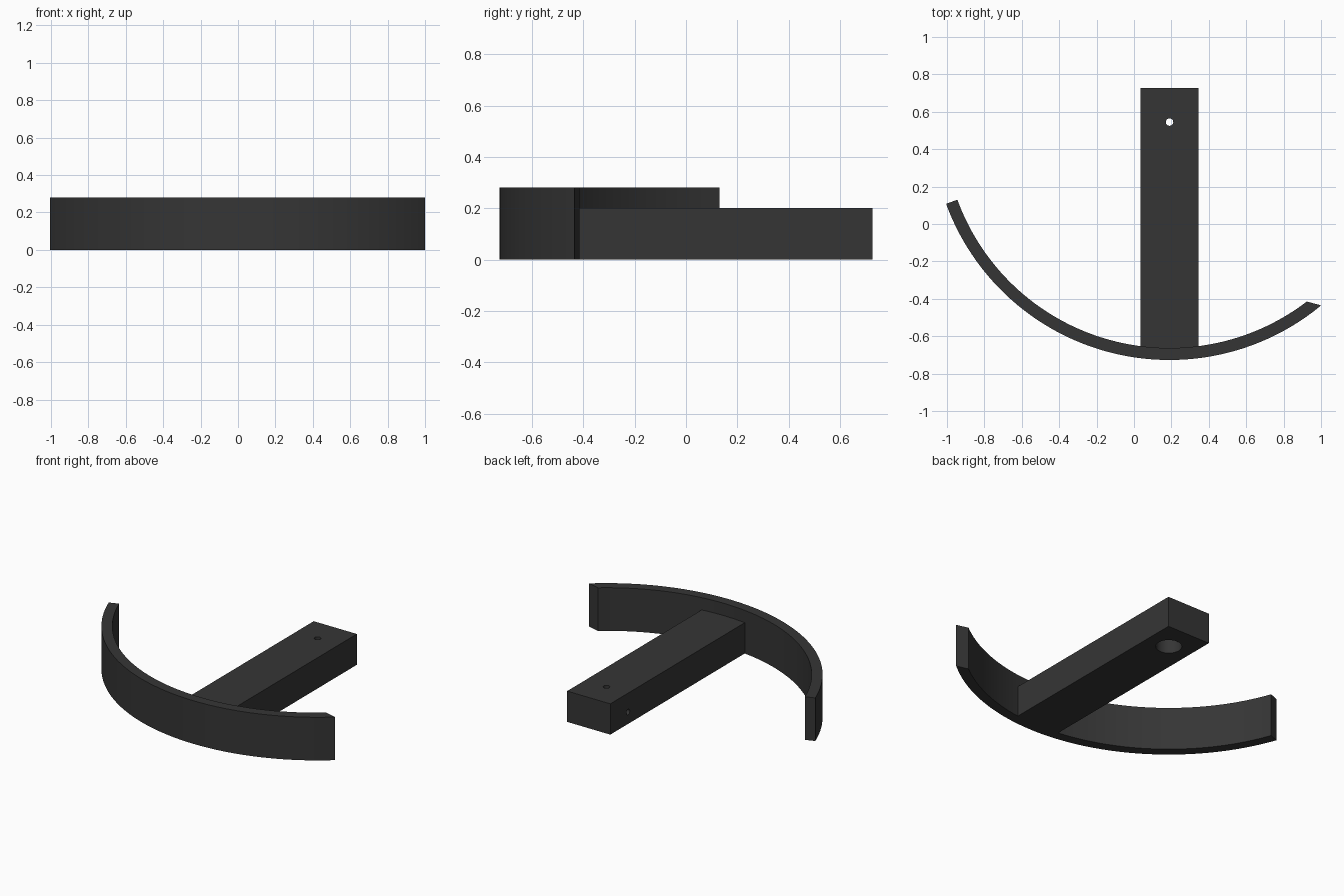
import bpy, bmesh, math
from mathutils import Matrix

if "Cube" in bpy.data.objects:
    bpy.data.objects.remove(bpy.data.objects["Cube"])

PIVOT = (0.19, 0.545)          # centre of the arc and of the pivot hole
R_OUT, R_IN = 1.272, 1.208     # blade radii

black = bpy.data.materials.new("dark_plastic")
black.diffuse_color = (0.036, 0.036, 0.036, 1)
black.use_nodes = True
black.node_tree.nodes["Principled BSDF"].inputs["Base Color"].default_value = black.diffuse_color


def arc(radius, a0, a1, n):
    """Points on a circle round the pivot, angles in degrees."""
    angles = [math.radians(a0 + (a1 - a0) * i / n) for i in range(n + 1)]
    return [(PIVOT[0] + radius * math.cos(a), PIVOT[1] + radius * math.sin(a)) for a in angles]


def extrude(name, outline, height):
    """Prism standing on the ground from a flat outline."""
    bm = bmesh.new()
    face = bm.faces.new([bm.verts.new((x, y, 0)) for x, y in outline])
    top = bmesh.ops.extrude_face_region(bm, geom=[face])["geom"]
    bmesh.ops.translate(bm, vec=(0, 0, height),
                        verts=[v for v in top if isinstance(v, bmesh.types.BMVert)])
    bmesh.ops.recalc_face_normals(bm, faces=bm.faces)
    return finish(name, bm)


def finish(name, bm):
    mesh = bpy.data.meshes.new(name)
    bm.to_mesh(mesh)
    bm.free()
    mesh.materials.append(black)
    obj = bpy.data.objects.new(name, mesh)
    bpy.context.collection.objects.link(obj)
    return obj


def smooth(obj):
    bpy.ops.object.select_all(action='DESELECT')
    obj.select_set(True)
    bpy.context.view_layer.objects.active = obj
    bpy.ops.object.shade_smooth_by_angle(angle=math.radians(30))


def drill(target, radius, depth, centre, axis='Z'):
    """Cut a round hole and discard the cutter."""
    bm = bmesh.new()
    turn = Matrix.Rotation(math.pi / 2, 4, 'Y') if axis == 'X' else Matrix()
    bmesh.ops.create_cone(bm, cap_ends=True, segments=32, radius1=radius, radius2=radius,
                          depth=depth, matrix=Matrix.Translation(centre) @ turn)
    cutter = finish("hole_cutter", bm)
    cutter.hide_render = True
    mod = target.modifiers.new("hole", 'BOOLEAN')
    mod.operation, mod.solver, mod.object = 'DIFFERENCE', 'EXACT', cutter
    bpy.ops.object.select_all(action='DESELECT')
    target.select_set(True)
    bpy.context.view_layer.objects.active = target
    bpy.ops.object.modifier_apply(modifier=mod.name)
    bpy.data.objects.remove(cutter)


# Curved blade, with its right end cut slightly askew
blade = extrude("curved_blade",
                arc(R_OUT, 200.1, 309.6, 80) + arc(R_IN, 307.4, 200.1, 80), 0.28)
smooth(blade)

# Straight arm whose front end follows the inside of the blade
half = math.degrees(math.asin(0.155 / R_IN))
arm = extrude("arm", arc(R_IN, 270 - half, 270 + half, 12) + [(0.345, 0.727), (0.035, 0.727)], 0.2)

# Wide socket below, narrow pivot hole above, small set-screw hole in the left side
drill(arm, 0.077, 0.25, (*PIVOT, 0.025))
drill(arm, 0.02, 0.2, (*PIVOT, 0.2))
drill(arm, 0.018, 0.2, (0.08, PIVOT[1], 0.077), 'X')
smooth(arm)
